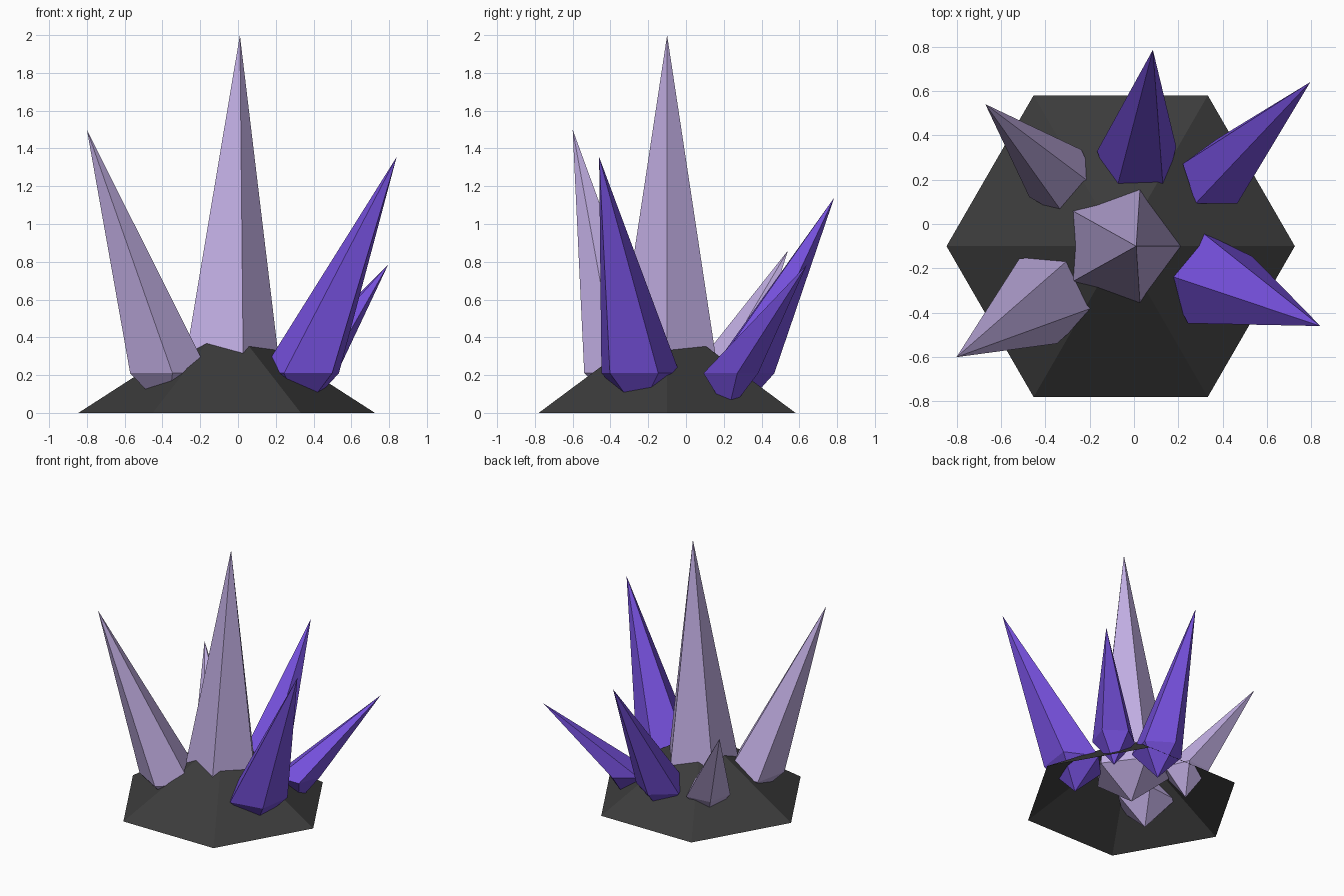
import bpy, bmesh, math

if "Cube" in bpy.data.objects:
    bpy.data.objects.remove(bpy.data.objects["Cube"])


def material(name, rgb):
    m = bpy.data.materials.new(name)
    m.diffuse_color = (*rgb, 1.0)
    m.use_nodes = True
    m.node_tree.nodes["Principled BSDF"].inputs["Base Color"].default_value = m.diffuse_color
    return m


lavender = material("pale lavender", (0.53, 0.42, 0.76))
purple = material("deep purple", (0.185, 0.083, 0.74))
rock = material("dark rock", (0.045, 0.045, 0.045))


def finish(bm, name, mat):
    bmesh.ops.recalc_face_normals(bm, faces=bm.faces[:])
    mesh = bpy.data.meshes.new(name)
    bm.to_mesh(mesh)
    bm.free()
    mesh.materials.append(mat)
    obj = bpy.data.objects.new(name, mesh)
    bpy.context.collection.objects.link(obj)
    return obj


def ring(bm, cx, cy, z, r, sides, turn=0):
    pts = []
    for i in range(sides):
        a = math.radians(turn) + i * math.tau / sides
        pts.append(bm.verts.new((cx + r * math.cos(a), cy + r * math.sin(a), z)))
    return pts


def fan(bm, pts, apex):
    tip = bm.verts.new(apex)
    for i, p in enumerate(pts):
        bm.faces.new((p, pts[(i + 1) % len(pts)], tip))


# Five-sided crystal: level girdle, leaning tall point, short point down to the ground
def crystal(name, centre, radius, turn, apex, mat, girdle=0.21):
    bm = bmesh.new()
    pts = ring(bm, *centre, girdle, radius, 5, turn)
    fan(bm, pts, apex)
    fan(bm, pts, (*centre, 0.0))
    finish(bm, name, mat)


# Rock base: hexagonal cone, open underneath
bm = bmesh.new()
fan(bm, ring(bm, -0.06, -0.10, 0, 0.785, 6), (-0.06, -0.10, 0.505))
base = finish(bm, "rock_base", rock)
for f in base.data.polygons:
    if f.normal.z < 0:
        f.flip()

# Crystals
crystal("centre_crystal", (-0.06, -0.10), 0.285, 0, (0.01, -0.10, 2.0), lavender)
crystal("front_left_crystal", (-0.37, -0.32), 0.22, 60, (-0.80, -0.60, 1.5), lavender)
crystal("back_left_crystal", (-0.32, 0.19), 0.167, 60, (-0.67, 0.54, 0.86), lavender)
crystal("front_right_crystal", (0.34, -0.25), 0.22, 28, (0.84, -0.46, 1.355), purple)
crystal("back_right_crystal", (0.372, 0.222), 0.16, 18, (0.795, 0.64, 0.785), purple)
crystal("back_crystal", (0.015, 0.28), 0.188, 21, (0.085, 0.785, 1.14), purple)
